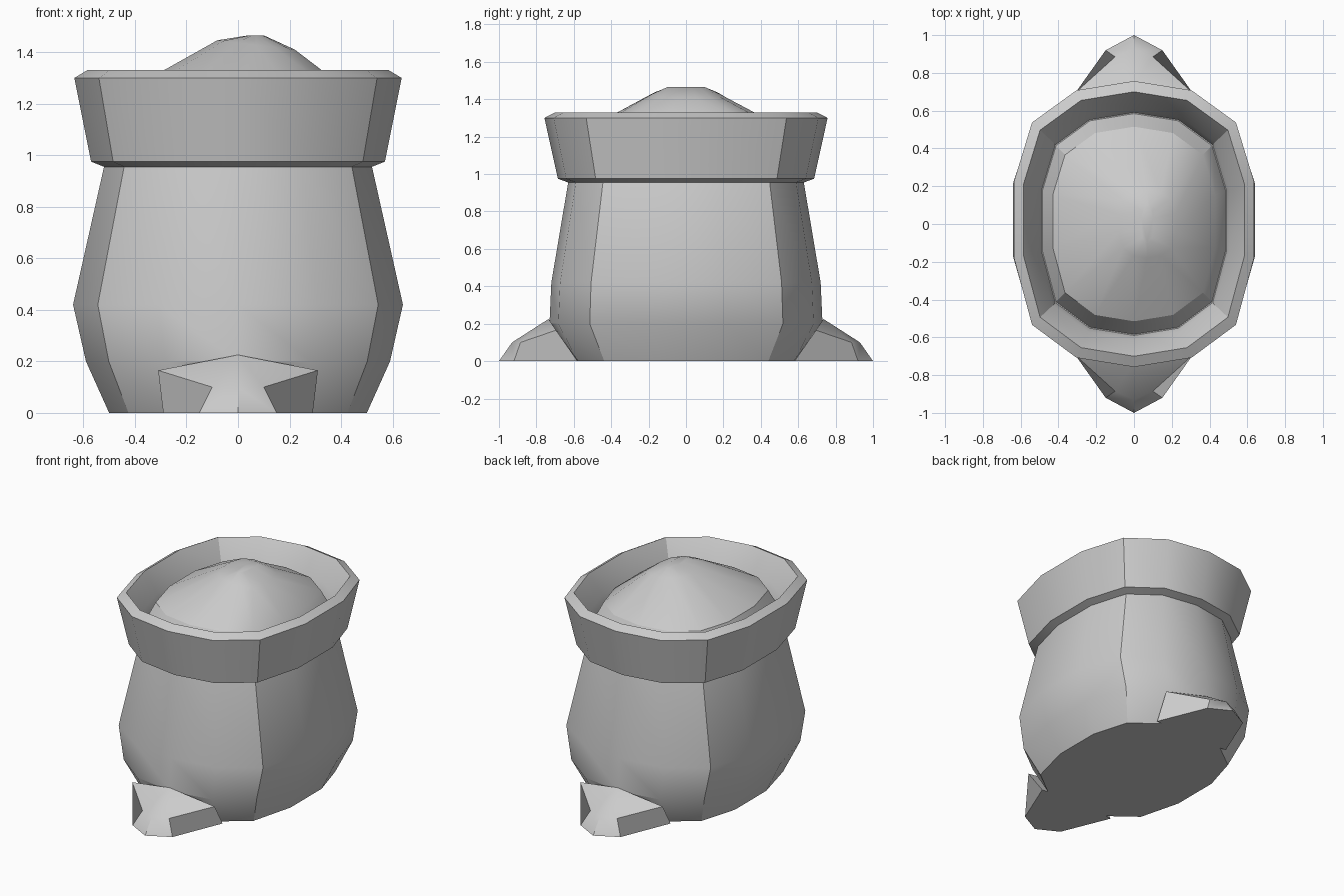
import bpy, bmesh, math

if "Cube" in bpy.data.objects:
    bpy.data.objects.remove(bpy.data.objects["Cube"])

# Half of the 14-sided cross-section (fractions of the radii), mirrored in x
HALF = [(0, 1), (.48, .935), (.85, .71), (1, .3), (1, -.24), (.85, -.705), (.48, -.935), (0, -1)]
RING = HALF + [(-x, y) for x, y in HALF[-2:0:-1]]


def finish(name, bm):
    bmesh.ops.recalc_face_normals(bm, faces=bm.faces)
    me = bpy.data.meshes.new(name)
    bm.to_mesh(me)
    bm.free()
    for p in me.polygons:
        p.use_smooth = True
    me.set_sharp_from_angle(angle=math.radians(30))
    ob = bpy.data.objects.new(name, me)
    bpy.context.collection.objects.link(ob)
    return ob


def loft(name, rings):
    """rings: (x radius, y radius, z, x centre, tilt in x)"""
    bm = bmesh.new()
    loops = [[bm.verts.new((cx + rx * u, ry * v, z + tilt * u)) for u, v in RING]
             for rx, ry, z, cx, tilt in rings]
    n = len(RING)
    for a, b in zip(loops, loops[1:]):
        for i in range(n):
            j = (i + 1) % n
            bm.faces.new((a[i], a[j], b[j], b[i]))
    bm.faces.new(loops[0])
    bm.faces.new(loops[-1])
    return finish(name, bm)


# Sack body with the rolled-over collar and the inside of its mouth
sack_profile = [(.50, .62, 0), (.59, .73, .20), (.64, .72, .42), (.52, .63, .955),
                (.57, .685, .975), (.635, .757, 1.30), (.585, .70, 1.33),
                (.505, .61, 1.19), (.49, .59, 1.13)]
loft("sack", [(rx, ry, z, 0, 0) for rx, ry, z in sack_profile])

# Heaped contents with an off-centre peak
loft("contents_mound", [(.49, .59, 1.12, 0, 0), (.43, .515, 1.25, 0, 0),
                        (.15, .18, 1.428, .07, -.018), (.03, .10, 1.465, .07, 0)])


# Pinched bottom corners at the front and back
def corner(name, s):
    bm = bmesh.new()
    crest = bm.verts.new((0, s * .735, .225))
    ridge = bm.verts.new((0, s * .93, .10))
    tip = bm.verts.new((0, s, 0))
    heel = bm.verts.new((0, s * .55, 0))
    for m in (-1, 1):
        side = bm.verts.new((m * .31, s * .695, .165))
        root = bm.verts.new((m * .29, s * .58, 0))
        knuckle = bm.verts.new((m * .10, s * .885, .10))
        toe = bm.verts.new((m * .15, s * .92, 0))
        for f in ((crest, side, knuckle, ridge), (ridge, knuckle, toe, tip),
                  (side, root, toe, knuckle), (heel, root, toe, tip),
                  (crest, side, root, heel)):
            bm.faces.new(f)
    finish(name, bm)


corner("front_corner", -1)
corner("back_corner", 1)
